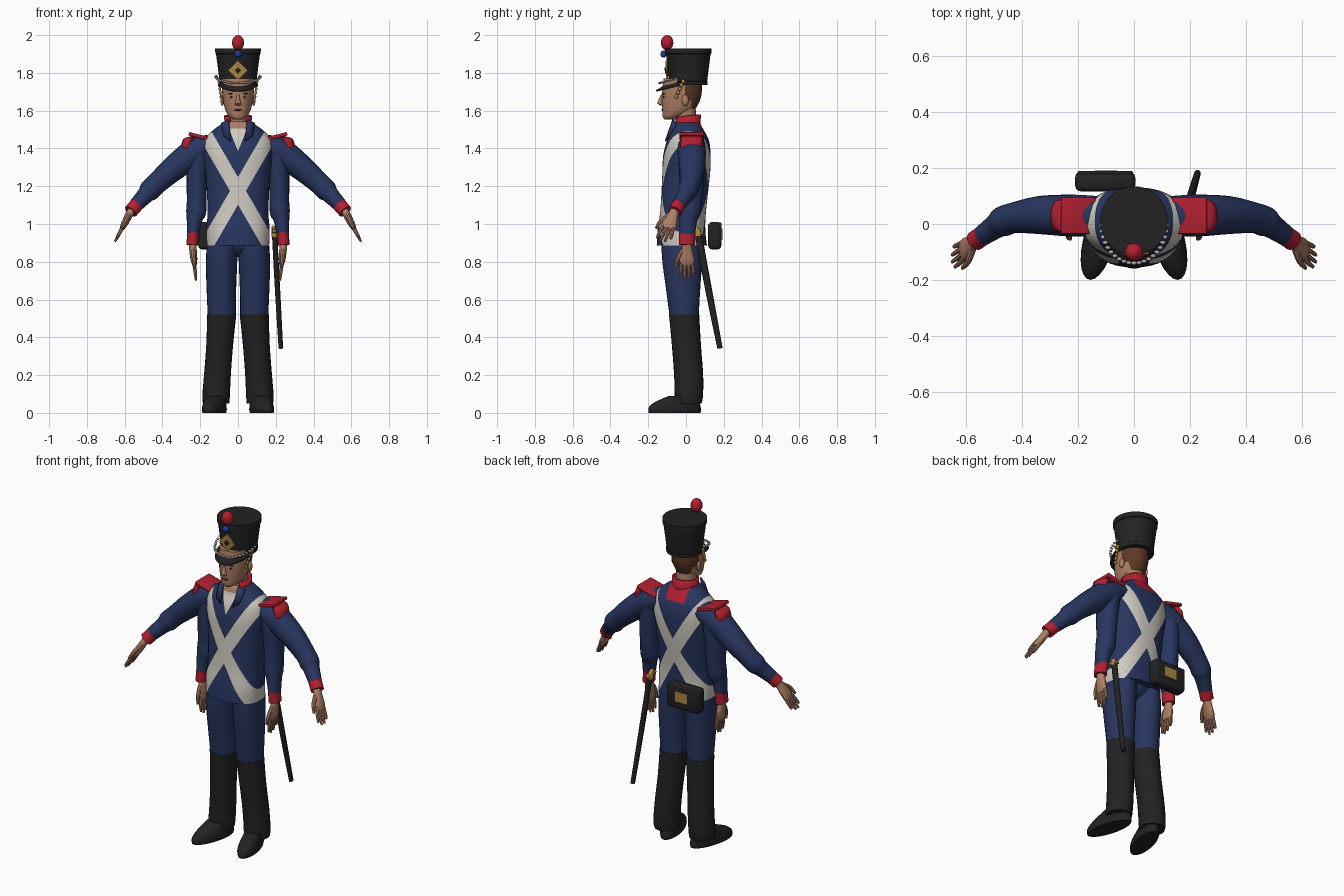
import bpy, bmesh, math
from mathutils import Vector, Matrix

if "Cube" in bpy.data.objects:
    bpy.data.objects.remove(bpy.data.objects["Cube"])


def material(name, *rgb):
    m = bpy.data.materials.new(name)
    m.use_nodes = True
    m.diffuse_color = (*rgb, 1)
    m.node_tree.nodes["Principled BSDF"].inputs["Base Color"].default_value = (*rgb, 1)
    return m


BLUE = material("navy cloth", .021, .036, .115)
RED = material("red cloth", .45, .014, .03)
WHITE = material("white leather", .62, .59, .53)
BLACK = material("black leather", .016, .016, .016)
SKIN = material("skin", .42, .21, .13)
HAIR = material("brown hair", .11, .04, .02)
GOLD = material("gold", .42, .24, .05)
BRIGHT = material("bright blue", .015, .04, .32)
SILVER = material("silver", .42, .40, .37)
Y = Vector((0, 1, 0))


def finish(name, bm, mats, rule=None, angle=40):
    bmesh.ops.recalc_face_normals(bm, faces=bm.faces)
    mesh = bpy.data.meshes.new(name)
    for f in bm.faces:
        if rule:
            f.material_index = rule(f.calc_center_median())
    bm.to_mesh(mesh)
    bm.free()
    for m in mats:
        mesh.materials.append(m)
    ob = bpy.data.objects.new(name, mesh)
    bpy.context.collection.objects.link(ob)
    bpy.ops.object.select_all(action='DESELECT')
    ob.select_set(True)
    bpy.context.view_layer.objects.active = ob
    bpy.ops.object.shade_smooth_by_angle(angle=math.radians(angle))
    return ob


def spline(rows, steps):
    """Smooth interpolation of rows of numbers."""
    out = []
    for i in range(len(rows) - 1):
        a, b, c, d = (rows[max(0, min(len(rows) - 1, i + k))] for k in (-1, 0, 1, 2))
        for j in range(steps):
            t = j / steps
            out.append([q + .5 * t * (r - p + t * (2*p - 5*q + 4*r - s + t * (3*(q - r) + s - p)))
                        for p, q, r, s in zip(a, b, c, d)])
    return out + [list(rows[-1])]


def loft(name, rows, mats, s=1, upright=False, n=20, steps=3, power=2, cuts=(), rule=None, lean=0):
    """Skin elliptical sections (x, y, z, radius, y-radius) along a path."""
    rows = spline(rows, steps)
    pts = [Vector(r[:3]) for r in rows]
    bm = bmesh.new()
    rings = []
    for i, (p, r) in enumerate(zip(pts, rows)):
        t = pts[min(i + 1, len(pts) - 1)] - pts[max(i - 1, 0)]
        t = Vector((0, 0, 1)) if upright else t.normalized()
        b = (Y - t * t.y).normalized()
        a = b.cross(t)
        ring = []
        for k in range(n):
            c, d = math.cos(math.tau * k / n), math.sin(math.tau * k / n)
            c, d = (math.copysign(abs(v) ** (2 / power), v) for v in (c, d))
            v = p + a * c * r[3] + b * d * r[4]
            ring.append(bm.verts.new((s * (v.x - lean * v.y), v.y, v.z)))
        rings.append(ring)
    for lo, hi in zip(rings, rings[1:]):
        for k in range(n):
            bm.faces.new((lo[k], lo[(k + 1) % n], hi[(k + 1) % n], hi[k]))
    bm.faces.new(rings[0])
    bm.faces.new(rings[-1])
    for co, no in cuts:
        bmesh.ops.bisect_plane(bm, geom=bm.verts[:] + bm.edges[:] + bm.faces[:], plane_co=co, plane_no=no)
    return finish(name, bm, mats, rule)


def ball(name, co, size, mat):
    bm = bmesh.new()
    bmesh.ops.create_uvsphere(bm, u_segments=14, v_segments=10, radius=1,
                              matrix=Matrix.Translation(co) @ Matrix.Diagonal((*size, 1)))
    return finish(name, bm, [mat])


def box(name, co, size, mat, rot=(0, 0, 0), bevel=0):
    bm = bmesh.new()
    bmesh.ops.create_cube(bm, size=1, matrix=Matrix.Diagonal((*size, 1)))
    if bevel:
        bmesh.ops.bevel(bm, geom=bm.edges[:], offset=bevel, segments=3, profile=.5, affect='EDGES')
    ob = finish(name, bm, [mat])
    ob.location, ob.rotation_euler = co, rot
    return ob


# Jacket with crossed belts, shirt opening and red back yoke
SLOPE, HALF, MID = 1.72, .073, 1.175
cuts = [((0, 0, MID + h), (k * SLOPE, 0, 1)) for k in (1, -1) for h in (HALF, -HALF)]
cuts += [((0, 0, 1.385), (1, 0, k * .4)) for k in (1, -1)]
cuts += [((k * .062, 0, 0), (1, 0, 0)) for k in (1, -1)] + [((0, 0, 1.465), (0, 0, 1))]
cuts += [((0, 0, 0), (0, 1, 0))]


def jacket_colour(c):
    if c.y < 0 and abs(c.x) < (c.z - 1.385) * .4:
        return 1 if c.z < 1.5 else 3
    if c.y > 0 and abs(c.x) < .062 and c.z > 1.465:
        return 2
    return int(any(abs(c.z - MID + k * SLOPE * c.x) < HALF for k in (1, -1)))


loft("jacket", [(0, -.022, .885, .165, .133), (0, -.024, .97, .168, .126), (0, -.015, 1.07, .161, .121),
                (0, 0, 1.25, .17, .126), (0, .005, 1.36, .185, .126), (0, .01, 1.44, .182, .112),
                (0, .01, 1.49, .14, .088), (0, .005, 1.53, .085, .07), (0, .005, 1.545, .055, .055)],
     [BLUE, WHITE, RED, SKIN], upright=True, n=40, power=2.3, cuts=cuts, rule=jacket_colour)

# Neck, head and face
loft("neck", [(0, .01, 1.46, .06, .06), (0, 0, 1.55, .056, .056), (0, -.01, 1.63, .058, .06)], [SKIN], upright=True)
head_cuts = [((0, -.005, 0), Y), ((0, .03, 0), Y), ((0, 0, 1.655), (0, 0, 1))]
loft("head", [(0, -.085, 1.553, .022, .028), (0, -.07, 1.567, .045, .053), (0, -.042, 1.6, .066, .083),
              (0, -.028, 1.65, .078, .1), (0, -.022, 1.7, .084, .106), (0, -.018, 1.77, .084, .1)],
     [SKIN, HAIR], upright=True, n=32, cuts=head_cuts,
     rule=lambda c: int(c.y > (-.005 if c.z > 1.655 else .03) and c.z > 1.575))
loft("nose", [(0, -.128, 1.683, .007, .005), (0, -.134, 1.66, .01, .011), (0, -.136, 1.637, .017, .014),
              (0, -.126, 1.627, .012, .006)], [SKIN], upright=True, n=12)
ball("mouth", (0, -.125, 1.604), (.022, .005, .005), RED).data.materials[0] = HAIR
for s, side in ((1, "left"), (-1, "right")):
    ball(side + "_ear", (s * .083, -.004, 1.655), (.01, .018, .03), SKIN)
    ball(side + "_eye", (s * .032, -.117, 1.672), (.012, .005, .005), BLACK)
    ball(side + "_eyebrow", (s * .034, -.117, 1.69), (.02, .006, .004), HAIR)

# Standing collar, open at the front
bm = bmesh.new()
rows = []
for k in range(25):
    a = math.radians(-50 + 280 * k / 24)
    back = (1 + math.sin(a)) / 2
    rows.append([bm.verts.new((r * math.cos(a), .005 + r * math.sin(a), z))
                 for r, z in ((.083, 1.49), (.072, 1.535), (.074, 1.565 + .015 * back))])
for p, q in zip(rows, rows[1:]):
    for j in (0, 1):
        bm.faces.new((p[j], q[j], q[j + 1], p[j + 1]))
collar = finish("collar", bm, [RED])
collar.modifiers.new("thickness", 'SOLIDIFY').thickness = .012

# Tall cap with visor, chain and badge
loft("cap", [(0, .012, 1.735, .1, .102), (0, .012, 1.755, .101, .103), (0, .012, 1.757, .098, .1),
             (0, .012, 1.9, .116, .118), (0, .012, 1.902, .12, .122), (0, .012, 1.93, .121, .123)],
     [BLACK], upright=True, n=40, steps=1)
bm = bmesh.new()
rows = []
for k in range(17):
    a = math.radians(-165 + 150 * k / 16)
    c, d = math.cos(a), math.sin(a)
    rows.append([bm.verts.new((.097 * c, .012 + .098 * d, 1.75)),
                 bm.verts.new((.108 * c, .012 + .172 * d, 1.75 + .042 * d))])
for p, q in zip(rows, rows[1:]):
    bm.faces.new((p[0], q[0], q[1], p[1]))
finish("visor", bm, [BLACK]).modifiers.new("thickness", 'SOLIDIFY').thickness = .008
for k in range(21):
    a = math.radians(180 + 9 * k)
    ball("cap_chain_link", (.116 * math.cos(a), -.005 + .135 * math.sin(a), 1.782 + .036 * math.sin(a)),
         (.01, .007, .006), SILVER)
for s in (1, -1):
    for k in range(5):
        ball("chin_scale", (s * (.102 - .003 * k), -.015 - .009 * k, 1.755 - .02 * k), (.007, .01, .011), GOLD)
for name, width, y, mat in (("cap_badge", .062, -.101, GOLD), ("badge_centre", .02, -.107, BLACK)):
    box(name, (0, y, 1.813), (width, .009, width), mat, (.1, math.radians(45), 0)).scale = (1.2, 1, 1.2)
ball("cockade", (0, -.118, 1.9), (.019, .017, .019), BRIGHT)
ball("pompon", (0, -.1, 1.96), (.033, .033, .04), RED)


def hand(name, wrist, tip, s):
    """Palm, four fanned fingers and a forward thumb."""
    w, t = Vector(wrist), Vector(tip)
    d = t - w
    b = (Y - d * (d.y / d.length_squared)).normalized()
    at = lambda f, o: w + d * f + b * o
    loft(name + "_palm", [(*at(-.1, 0), .02, .024), (*at(.12, 0), .02, .028), (*at(.4, 0), .018, .04),
                          (*at(.56, 0), .012, .036)], [SKIN], s, n=14)
    for k, length in enumerate((.93, 1, .96, .84)):
        o = -.027 + .018 * k
        loft(name + "_finger", [(*at(.48, o), .011, .01), (*at(.75, o * 1.25), .009, .009),
                                (*at(length, o * 1.3), .006, .006)], [SKIN], s, n=8)
    loft(name + "_thumb", [(*at(.15, -.02), .013, .014), (*at(.4, -.05), .011, .011),
                           (*at(.65, -.058), .007, .007)], [SKIN], s, n=8)


for s, side in ((1, "left"), (-1, "right")):
    # Raised arm
    loft(side + "_raised_sleeve", [(.13, .03, 1.425, .05, .07), (.22, .03, 1.385, .075, .075),
         (.34, .032, 1.295, .067, .068), (.43, .022, 1.215, .057, .055), (.47, .008, 1.175, .057, .054),
         (.49, -.005, 1.153, .046, .045), (.54, -.04, 1.1, .038, .037)], [BLUE], s)
    loft(side + "_raised_cuff", [(.53, -.033, 1.11, .038, .037), (.568, -.06, 1.066, .037, .036)], [RED], s, steps=1)
    hand(side + "_raised_hand", (.568, -.062, 1.064), (.652, -.125, .905), s)
    # Lowered arm
    loft(side + "_lowered_sleeve", [(.17, .03, 1.44, .05, .06), (.205, .03, 1.37, .06, .07),
         (.217, .03, 1.25, .055, .066), (.219, .027, 1.12, .052, .058), (.222, .02, 1.06, .053, .056),
         (.23, .013, 1.025, .042, .047), (.238, .006, .945, .032, .042)], [BLUE], s)
    loft(side + "_lowered_cuff", [(.237, .007, .955, .032, .043), (.242, .004, .888, .031, .042)], [RED], s, steps=1)
    hand(side + "_lowered_hand", (.241, .005, .89), (.222, .005, .7), s)
    # Epaulette board and fringe
    box(side + "_epaulette_board", (s * .2, .03, 1.463), (.125, .13, .018), RED, (0, -s * .25, 0), .004)
    loft(side + "_epaulette_fringe", [(.235, .03, 1.465, .012, .05), (.26, .03, 1.45, .03, .057),
         (.272, .028, 1.405, .028, .056), (.266, .028, 1.392, .022, .05)], [RED], s, upright=True)
    # Jacket lapel
    bm = bmesh.new()
    bm.faces.new([bm.verts.new((s * x, y, z)) for x, y, z in
                  ((.05, -.072, 1.555), (.09, -.055, 1.535), (.078, -.098, 1.465), (.04, -.112, 1.44))])
    finish(side + "_lapel", bm, [BLUE]).modifiers.new("thickness", 'SOLIDIFY').thickness = .009
    # Trouser leg, gaiter and shoe
    loft(side + "_trouser_leg", [(.082, -.022, .93, .08, .11), (.087, -.02, .8, .083, .105),
         (.088, -.015, .65, .078, .09), (.086, -.01, .51, .074, .077)], [BLUE], s, upright=True, n=24)
    loft(side + "_gaiter", [(.086, -.01, .52, .077, .08), (.097, .002, .36, .071, .077),
         (.109, .014, .2, .071, .077), (.116, .015, .09, .073, .075), (.116, .013, .05, .07, .07)],
         [BLACK], s, upright=True, n=24)
    loft(side + "_shoe", [(.112, -.06, 0, .055, .137), (.112, -.06, .015, .058, .14), (.112, -.058, .035, .057, .135),
         (.113, -.045, .06, .053, .115), (.115, -.015, .09, .05, .075)], [BLACK], s, upright=True, n=24, lean=.22)

# Seat of the trousers
ball("trouser_seat", (0, -.015, .9), (.14, .095, .075), BLUE)

# Cartridge pouch
box("pouch", (-.103, .152, .938), (.215, .07, .145), BLACK, bevel=.02)
box("pouch_flap", (-.103, .182, .955), (.2, .014, .105), BLACK, bevel=.006)
box("pouch_plate", (-.1, .188, .945), (.08, .008, .06), GOLD)

# Sabre with gold hilt
loft("scabbard", [(.194, .066, .94, .014, .019), (.21, .122, .64, .014, .018), (.227, .18, .342, .012, .014)],
     [BLACK], n=12)
loft("sabre_grip", [(.193, .064, .935, .017, .022), (.191, .058, .965, .014, .018), (.188, .045, .985, .01, .012)],
     [GOLD], n=12)
box("sabre_guard", (.193, .056, .957), (.024, .075, .014), GOLD, (-.2, 0, 0), .004)
